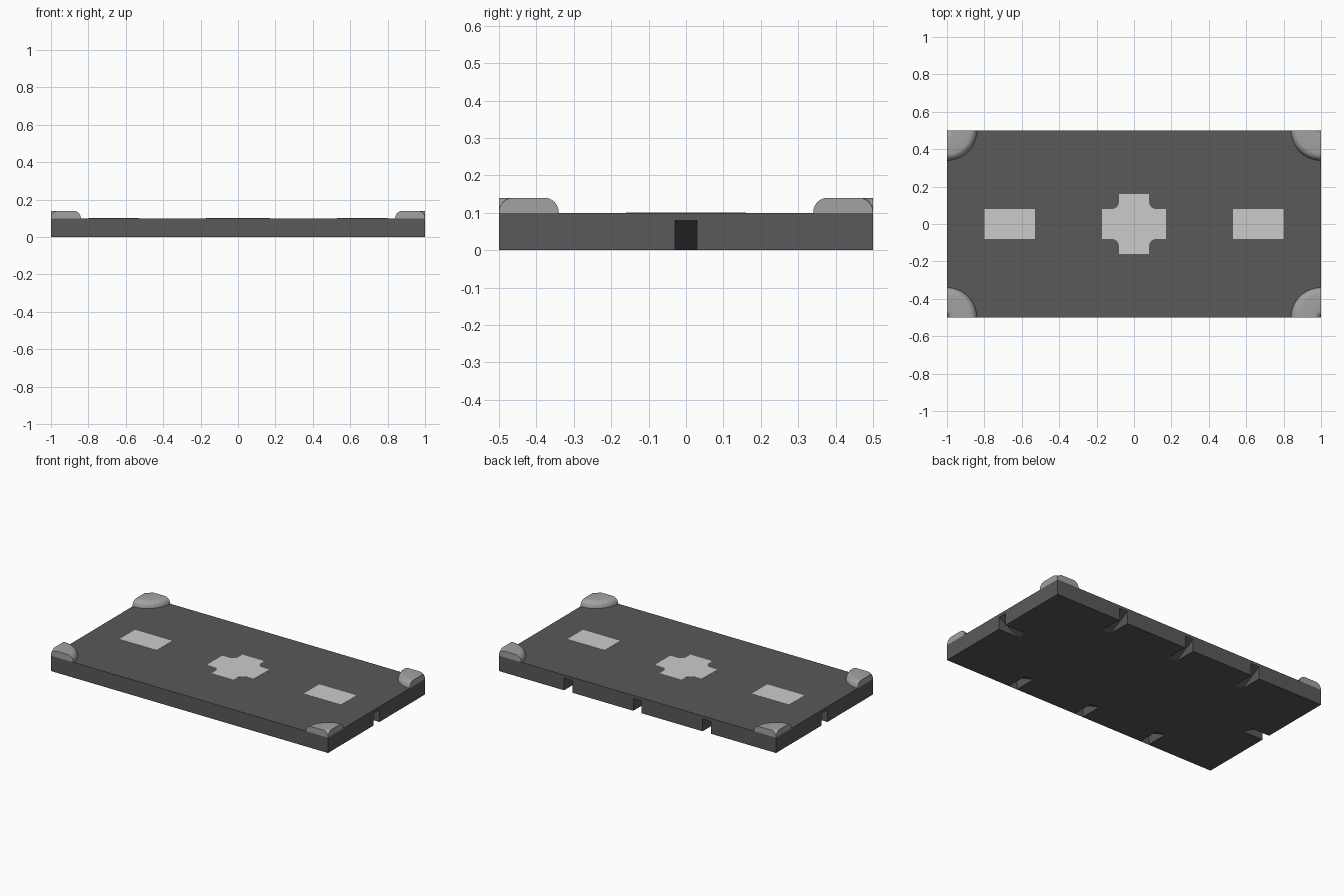
import bpy, bmesh
from math import sin, cos, pi
from mathutils import Vector, Matrix

if "Cube" in bpy.data.objects:
    bpy.data.objects.remove(bpy.data.objects["Cube"])


def material(name, v):
    m = bpy.data.materials.new(name)
    m.diffuse_color = (v, v, v, 1)
    m.use_nodes = True
    m.node_tree.nodes["Principled BSDF"].inputs["Base Color"].default_value = m.diffuse_color
    return m


dark = material("dark_plastic", 0.1)
mid = material("mid_grey", 0.36)
light = material("light_grey", 0.8)


def finish(name, bm, mat):
    bmesh.ops.recalc_face_normals(bm, faces=bm.faces[:])
    me = bpy.data.meshes.new(name)
    bm.to_mesh(me)
    bm.free()
    ob = bpy.data.objects.new(name, me)
    if mat:
        me.materials.append(mat)
    bpy.context.collection.objects.link(ob)
    return ob


def extrude(bm, pts, vec):
    # Closed prism from an outline
    a = [bm.verts.new(p) for p in pts]
    b = [bm.verts.new(Vector(p) + Vector(vec)) for p in pts]
    n = len(a)
    bm.faces.new(a)
    bm.faces.new(b[::-1])
    for i in range(n):
        j = (i + 1) % n
        bm.faces.new((a[i], b[i], b[j], a[j]))


def activate(ob):
    bpy.ops.object.select_all(action='DESELECT')
    ob.select_set(True)
    bpy.context.view_layer.objects.active = ob


# Slab
bm = bmesh.new()
bmesh.ops.create_cube(bm, size=1, matrix=Matrix.Translation((0, 0, 0.05)) @ Matrix.Diagonal((2, 1, 0.1, 1)))
slab = finish("slab", bm, dark)

# Wedge notches on the underside: (edge x, edge y, outward angle, overshoot)
# The front ones stop just short of the face, which stays closed
W, H, D, LOW = 0.03, 0.08, 0.15, 0.02
notches = [(1, 0, 0, 0.02), (-1, 0, pi, 0.02)]
for x in (-0.5, 0, 0.5):
    notches += [(x, 0.5, pi / 2, 0.02), (x, -0.5, -pi / 2, -0.002)]
bm = bmesh.new()
for x, y, ang, over in notches:
    s = H / D
    M = Matrix.Translation((x, y, 0)) @ Matrix.Rotation(ang, 4, 'Z')
    outline = [(-D - LOW / s, -LOW), (over, -LOW), (over, H + s * over)]
    pts = [M @ Vector((u, -W, z)) for u, z in outline]
    extrude(bm, pts, M.to_3x3() @ Vector((0, 2 * W, 0)))
cutter = finish("notch_cutter", bm, None)
cutter.hide_render = True
mod = slab.modifiers.new("notches", 'BOOLEAN')
mod.operation = 'DIFFERENCE'
mod.solver = 'EXACT'
mod.object = cutter
activate(slab)
bpy.ops.object.modifier_apply(modifier=mod.name)
bpy.data.objects.remove(cutter)

# Corner bumps: rounded profile swept a quarter turn round each corner
R, RX, RZ, N, SEG = 0.16, 0.037, 0.04, 6, 16
arc = [i * pi / 2 / N for i in range(N + 1)]
profile = [(RX - RX * cos(t), 0.1 + RZ * sin(t)) for t in arc]
profile += [(R - RX + RX * sin(t), 0.1 + RZ * cos(t)) for t in arc]
for side, sx in (("left", -1), ("right", 1)):
    for end, sy in (("front", -1), ("back", 1)):
        bm = bmesh.new()
        rings = []
        for k in range(SEG + 1):
            a = k * pi / 2 / SEG
            rings.append([bm.verts.new((sx * (1 - r * cos(a)), sy * (0.5 - r * sin(a)), z))
                          for r, z in profile])
        for p, q in zip(rings, rings[1:]):
            for i in range(len(p)):
                j = (i + 1) % len(p)
                bm.faces.new((p[i], p[j], q[j], q[i]))
        bm.faces.new(rings[0])
        bm.faces.new(rings[-1])
        bmesh.ops.remove_doubles(bm, verts=bm.verts[:], dist=1e-5)
        ob = finish(f"corner_bump_{end}_{side}", bm, mid)
        activate(ob)
        bpy.ops.object.shade_smooth_by_angle(angle=0.6)


# Flat inlays on the top
def inlay(name, outline):
    bm = bmesh.new()
    extrude(bm, [(x, y, 0.099) for x, y in outline], (0, 0, 0.002))
    finish(name, bm, light)


for name, cx in (("left_inlay", -0.665), ("right_inlay", 0.665)):
    inlay(name, [(cx - 0.135, -0.08), (cx + 0.135, -0.08), (cx + 0.135, 0.08), (cx - 0.135, 0.08)])

# Cross inlay with filleted inner corners
F = 0.04
quarter = [(0.17, 0.08)]
for i in range(7):
    t = i * pi / 12
    quarter.append((0.08 + F - F * sin(t), 0.08 + F - F * cos(t)))
quarter.append((0.08, 0.16))
cross = list(quarter)
cross += [(-x, y) for x, y in quarter[::-1]]
cross += [(-x, -y) for x, y in quarter]
cross += [(x, -y) for x, y in quarter[::-1]]
inlay("cross_inlay", cross)
